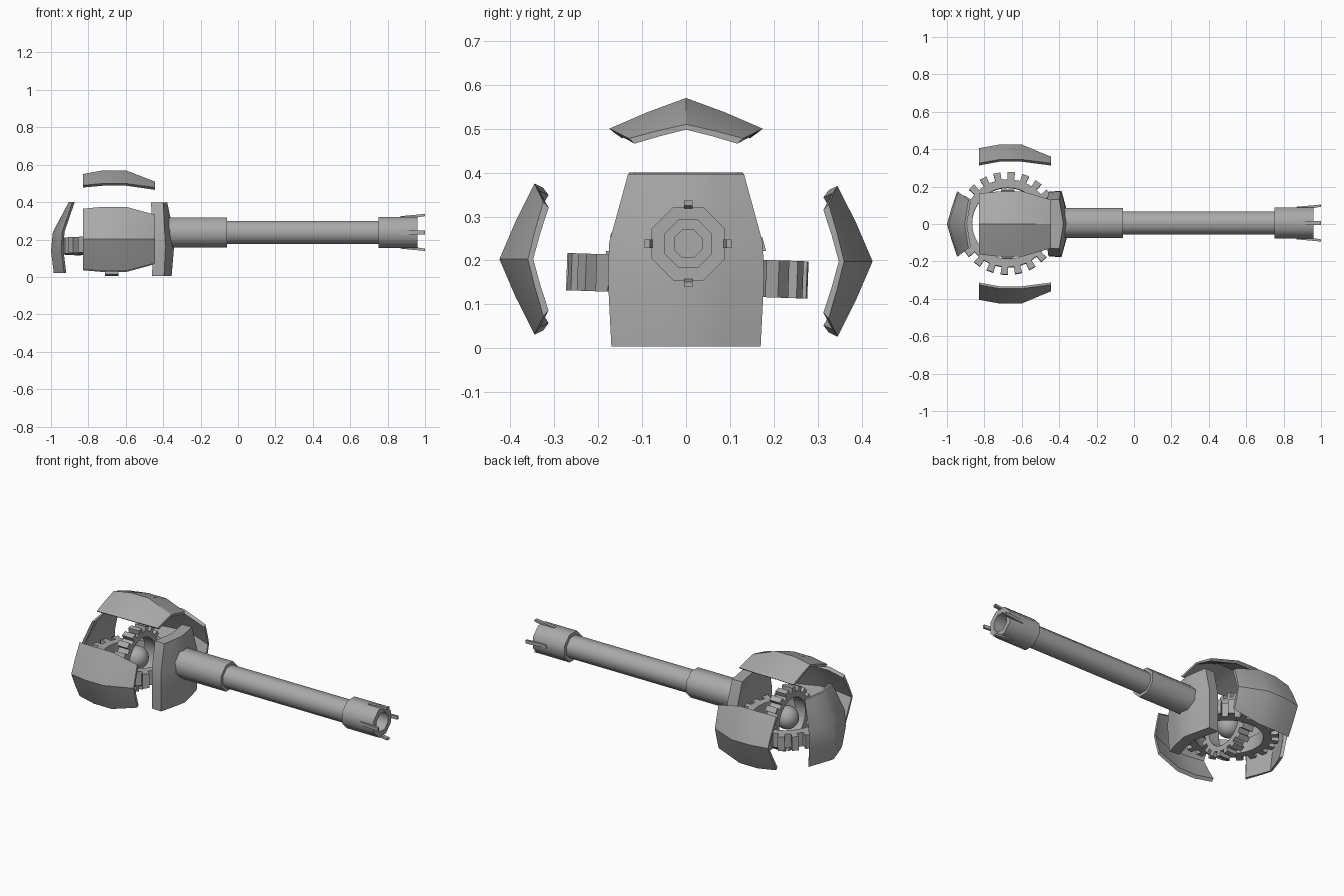
import bpy, bmesh, math
from mathutils import Matrix, Vector

if "Cube" in bpy.data.objects:
    bpy.data.objects.remove(bpy.data.objects["Cube"])

grey = bpy.data.materials.new("metal_grey")
grey.diffuse_color = (0.4, 0.4, 0.4, 1)
grey.use_nodes = True
grey.node_tree.nodes["Principled BSDF"].inputs["Base Color"].default_value = grey.diffuse_color


def finish(bm, name, angle=30):
    bmesh.ops.remove_doubles(bm, verts=bm.verts, dist=0.0001)
    bmesh.ops.recalc_face_normals(bm, faces=bm.faces)
    me = bpy.data.meshes.new(name)
    bm.to_mesh(me)
    bm.free()
    me.materials.append(grey)
    ob = bpy.data.objects.new(name, me)
    bpy.context.collection.objects.link(ob)
    bpy.context.view_layer.objects.active = ob
    ob.select_set(True)
    bpy.ops.object.shade_smooth_by_angle(angle=math.radians(angle))
    ob.select_set(False)
    return ob


def shell(name, stations, thick, place, inset=0.9):
    """Ridged plate: each station is (along, ridge height, edge height, half width)."""
    bm = bmesh.new()
    rows = []
    for a, ridge, edge, w in stations:
        mid = edge + (ridge - edge) * 0.54
        top = [(-w, edge), (-w / 2, mid), (0, ridge), (w / 2, mid), (w, edge)]
        low = [(u * inset, h - thick) for u, h in reversed(top)]
        rows.append([bm.verts.new(place(a, u, h)) for u, h in top + low])
    for r, s in zip(rows, rows[1:]):
        for i in range(10):
            j = (i + 1) % 10
            bm.faces.new((r[i], r[j], s[j], s[i]))
    for r in (rows[0], rows[-1]):
        for i in range(4):
            bm.faces.new((r[i], r[i + 1], r[8 - i], r[9 - i]))
    return finish(bm, name)


def lathe(name, profile, sides, centre, angle=60):
    """Revolve (x, radius) points around the barrel axis, flats facing the axes."""
    bm = bmesh.new()
    rings = []
    for x, r in profile:
        ring = []
        for i in range(sides):
            t = 2 * math.pi * (i + 0.5) / sides
            ring.append(bm.verts.new((x, centre[0] + r * math.cos(t), centre[1] + r * math.sin(t))))
        rings.append(ring)
    for a, b in zip(rings, rings[1:]):
        for i in range(sides):
            j = (i + 1) % sides
            bm.faces.new((a[i], a[j], b[j], b[i]))
    bm.faces.new(rings[0])
    bm.faces.new(rings[-1])
    return finish(bm, name, angle)


def gear(name, teeth, inner, root, tip, height, matrix):
    """Toothed ring lying flat, then moved by the matrix."""
    bm = bmesh.new()
    n = teeth * 2
    cols = []
    for i in range(n):
        t = 2 * math.pi * i / n
        d = Vector((math.cos(t), math.sin(t), 0))
        cols.append([bm.verts.new(d * r + Vector((0, 0, z)))
                     for r in (inner, root) for z in (-height / 2, height / 2)])
    outer = []
    for i in range(n):
        a, b = cols[i], cols[(i + 1) % n]
        bm.faces.new((a[0], a[1], b[1], b[0]))
        bm.faces.new((a[1], a[3], b[3], b[1]))
        bm.faces.new((a[0], b[0], b[2], a[2]))
        f = bm.faces.new((a[2], b[2], b[3], a[3]))
        if i % 2 == 0:
            outer.append(f)
    ext = bmesh.ops.extrude_discrete_faces(bm, faces=outer)
    for f in ext["faces"]:
        for v in f.verts:
            k = tip / root
            v.co.x *= k
            v.co.y *= k
    bm.transform(matrix)
    return finish(bm, name)


# Armour plates around the core
side = [(-0.83, 0.405, 0.325, 0.162), (-0.72, 0.425, 0.345, 0.172),
        (-0.60, 0.425, 0.345, 0.172), (-0.445, 0.36, 0.325, 0.13)]
top = [(-0.83, 0.55, 0.49, 0.162), (-0.72, 0.57, 0.50, 0.175),
       (-0.60, 0.57, 0.50, 0.175), (-0.445, 0.51, 0.478, 0.13)]
shell("top_plate", top, 0.012, lambda a, u, h: (a, u, h))
shell("front_plate", side, 0.012, lambda a, u, h: (a, -h, 0.203 + u))
shell("back_plate", side, 0.012, lambda a, u, h: (a, h, 0.198 + u))
rear = [(0.02, 0.985, 0.93, 0.16), (0.14, 1.0, 0.945, 0.175),
        (0.24, 0.99, 0.94, 0.172), (0.40, 0.905, 0.885, 0.13)]
shell("rear_plate", rear, 0.012, lambda a, u, h: (-h, u, a))

# Thick plate that carries the barrel
mount = [(0.004, -0.355, -0.395, 0.17), (0.16, -0.342, -0.388, 0.178),
         (0.24, -0.345, -0.392, 0.175), (0.397, -0.378, -0.40, 0.132)]
shell("mount_plate", mount, 0.065, lambda a, u, h: (h, u, a), 0.97)

# Barrel with hollow muzzle
AXIS = (0.005, 0.238)
lathe("barrel", [(-0.41, 0.086), (-0.06, 0.086), (-0.06, 0.067), (0.75, 0.067),
                 (0.75, 0.09), (0.96, 0.09), (0.96, 0.058), (0.80, 0.058),
                 (0.80, 0.034), (0.70, 0.034)], 8, AXIS)

# Four tapered muzzle prongs
for k, word in enumerate(("upper", "back", "lower", "front")):
    bm = bmesh.new()
    pts = [(0.87, 0.08), (0.87, 0.087), (1.0, 0.099), (1.0, 0.087), (0.955, 0.08)]
    faces = [bm.faces.new([bm.verts.new((x, s, r)) for x, r in pts]) for s in (-0.01, 0.01)]
    a, b = (list(f.verts) for f in faces)
    for i in range(5):
        j = (i + 1) % 5
        bm.faces.new((a[i], a[j], b[j], b[i]))
    bm.transform(Matrix.Translation((0, *AXIS)) @ Matrix.Rotation(-k * math.pi / 2, 4, 'X'))
    finish(bm, word + "_prong")

# Gear rings and core ball
CORE = Matrix.Translation((-0.675, 0, 0.19))
gear("flat_gear", 22, 0.19, 0.235, 0.275, 0.085,
     Matrix.Translation((-0.675, 0.003, 0.165)) @ Matrix.Rotation(math.radians(-2), 4, 'X'))
gear("upright_gear", 18, 0.125, 0.158, 0.185, 0.07, CORE @ Matrix.Rotation(math.pi / 2, 4, 'Y'))
bm = bmesh.new()
bmesh.ops.create_uvsphere(bm, u_segments=24, v_segments=16, radius=0.066, matrix=CORE)
finish(bm, "core_ball")
